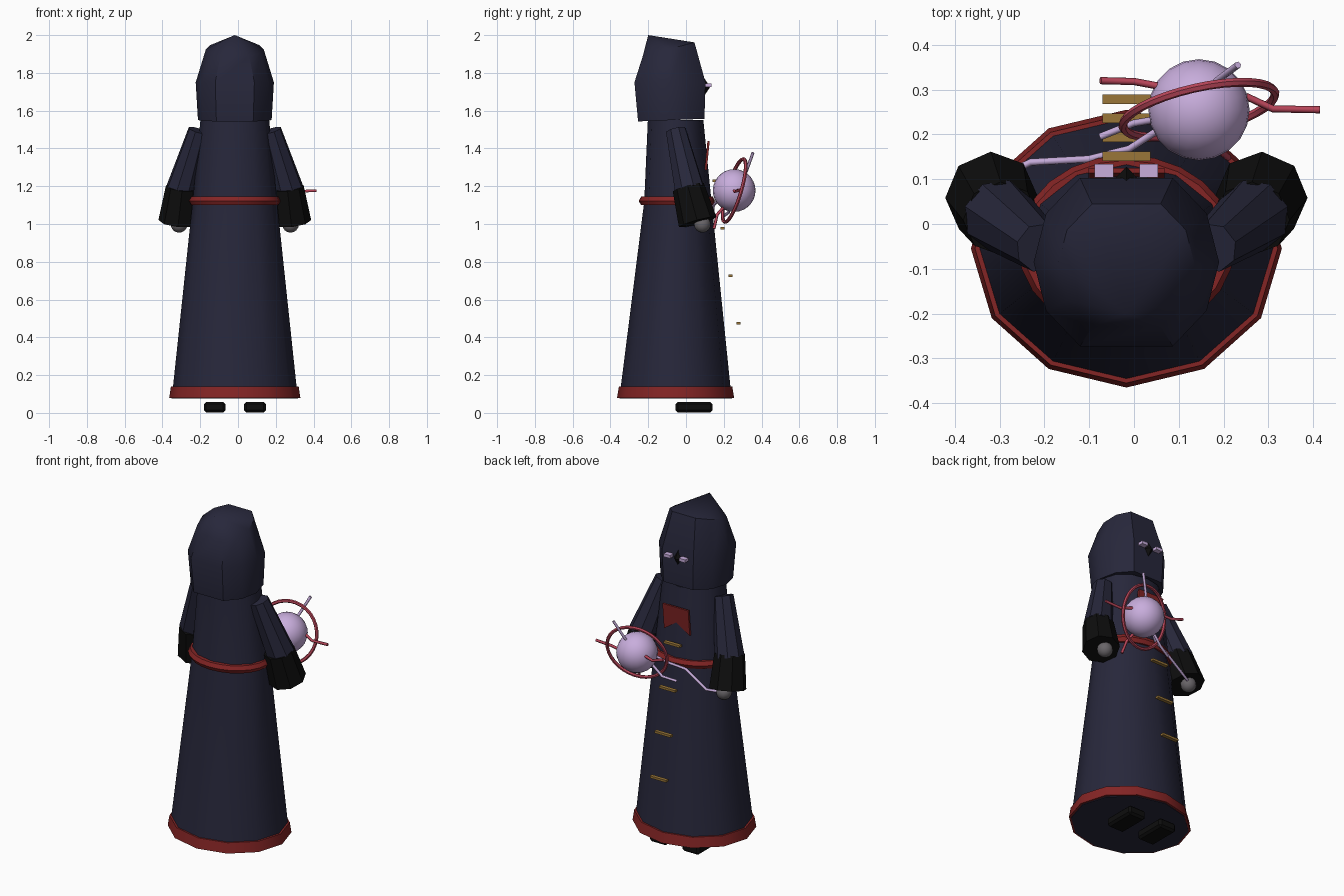
import bpy, bmesh, math
from mathutils import Vector, Matrix

if "Cube" in bpy.data.objects:
    bpy.data.objects.remove(bpy.data.objects["Cube"])

CX = -0.017  # symmetry axis of the figure


def material(name, rgb):
    m = bpy.data.materials.new(name)
    m.diffuse_color = (*rgb, 1)
    m.use_nodes = True
    m.node_tree.nodes["Principled BSDF"].inputs["Base Color"].default_value = m.diffuse_color
    return m


NAVY = material("navy cloth", (0.020, 0.020, 0.043))
RED = material("dark red trim", (0.23, 0.018, 0.018))
BLACK = material("black leather", (0.004, 0.004, 0.004))
LILAC = material("lilac glow", (0.58, 0.42, 0.72))
PINK = material("crimson energy", (0.48, 0.06, 0.10))
BRASS = material("brass", (0.32, 0.18, 0.04))
GREY = material("grey skin", (0.14, 0.13, 0.14))


def finish(name, bm, mat, smooth=None):
    bmesh.ops.recalc_face_normals(bm, faces=bm.faces)
    me = bpy.data.meshes.new(name)
    bm.to_mesh(me)
    bm.free()
    ob = bpy.data.objects.new(name, me)
    bpy.context.collection.objects.link(ob)
    me.materials.append(mat)
    if smooth:
        bpy.ops.object.select_all(action='DESELECT')
        ob.select_set(True)
        bpy.context.view_layer.objects.active = ob
        bpy.ops.object.shade_smooth_by_angle(angle=math.radians(smooth))
    return ob


def loft(name, rings, mat, smooth=None, apex=None):
    """Skin a list of point rings, closing both ends (top may be an apex)."""
    bm = bmesh.new()
    loops = [[bm.verts.new(p) for p in r] for r in rings]
    n = len(loops[0])
    for a, b in zip(loops, loops[1:]):
        for i in range(n):
            j = (i + 1) % n
            bm.faces.new((a[i], a[j], b[j], b[i]))
    bm.faces.new(loops[0])
    if apex:
        tip = bm.verts.new(apex)
        for i in range(n):
            bm.faces.new((loops[-1][i], loops[-1][(i + 1) % n], tip))
    else:
        bm.faces.new(loops[-1])
    return finish(name, bm, mat, smooth)


ALL = range(0, 360, 30)
FLAT = [a for a in ALL if a not in (90, 270)]  # flat front and back


def oval(z, rx, ry, cy, angles=ALL, tilt=0):
    return [(CX + rx * math.cos(math.radians(a)), cy + ry * math.sin(math.radians(a)),
             z + tilt * math.sin(math.radians(a))) for a in angles]


def tube(name, p0, p1, r0, r1, mat, n=8, smooth=None):
    p0, p1 = Vector(p0), Vector(p1)
    q = (p1 - p0).to_track_quat('Z', 'Y')
    rings = []
    for p, r in ((p0, r0), (p1, r1)):
        rings.append([p + q @ Vector((r * math.cos(t), r * math.sin(t), 0))
                      for t in (math.tau * (i + 0.5) / n for i in range(n))])
    return loft(name, rings, mat, smooth)


def box(name, c, s, mat, bevel=0):
    bm = bmesh.new()
    bmesh.ops.create_cube(bm, size=1, matrix=Matrix.Translation(c) @ Matrix.Diagonal((*s, 1)))
    if bevel:
        bmesh.ops.bevel(bm, geom=bm.edges[:], offset=bevel, segments=1, affect='EDGES')
    return finish(name, bm, mat)


def ball(name, c, r, mat, u=16, v=10):
    bm = bmesh.new()
    bmesh.ops.create_uvsphere(bm, u_segments=u, v_segments=v, radius=r,
                              matrix=Matrix.Translation(c))
    return finish(name, bm, mat, 60)


def torus(name, point, n, mat, m=6):
    """point(angle, tube_angle) gives the surface position."""
    bm = bmesh.new()
    g = [[bm.verts.new(point(math.tau * i / n, math.tau * j / m)) for j in range(m)]
         for i in range(n)]
    for i in range(n):
        for j in range(m):
            k, l = (i + 1) % n, (j + 1) % m
            bm.faces.new((g[i][j], g[k][j], g[k][l], g[i][l]))
    return finish(name, bm, mat, 40)


def bolt(name, pts, mat, r=0.008):
    cu = bpy.data.curves.new(name, 'CURVE')
    cu.dimensions = '3D'
    cu.bevel_depth, cu.bevel_resolution, cu.use_fill_caps = r, 1, True
    sp = cu.splines.new('POLY')
    sp.points.add(len(pts) - 1)
    for p, co in zip(sp.points, pts):
        p.co = (*co, 1)
    cu.materials.append(mat)
    ob = bpy.data.objects.new(name, cu)
    bpy.context.collection.objects.link(ob)


# Robe, hem and belt
loft("robe", [oval(0.076, 0.335, 0.298, -0.055), oval(0.14, 0.327, 0.29, -0.055),
              oval(1.12, 0.223, 0.178, -0.043), oval(1.55, 0.182, 0.147, -0.055)], NAVY, 40)
loft("hem_trim", [oval(0.08, 0.347, 0.31, -0.055), oval(0.14, 0.338, 0.30, -0.055)], RED, 40)
torus("belt", lambda a, t: (CX + (0.218 + 0.024 * math.cos(t)) * math.cos(a),
                            -0.048 + (0.178 + 0.024 * math.cos(t)) * math.sin(a),
                            1.122 + 0.026 * math.sin(t)), 24, RED)

# Hood: flat-fronted rings, tilted crown, peak pushed back
loft("hood", [oval(1.55, 0.195, 0.203, -0.078, FLAT, 0.008),
              oval(1.75, 0.207, 0.217, -0.085, FLAT),
              oval(1.925, 0.153, 0.158, -0.092, FLAT, 0.042)],
     NAVY, 40, (CX, -0.2, 2.0))

# Dark face and glowing eyes
bm = bmesh.new()
rim = [bm.verts.new(p) for p in ((CX - 0.032, 0.095, 1.725), (CX, 0.085, 1.66),
                                 (CX + 0.032, 0.095, 1.725), (CX, 0.085, 1.79))]
tip = bm.verts.new((CX, 0.128, 1.725))
for i in range(4):
    bm.faces.new((rim[i], rim[(i + 1) % 4], tip))
bm.faces.new(rim)
finish("face_shadow", bm, BLACK)
for s in (-1, 1):
    box("eye", (CX + s * 0.05, 0.119, 1.735), (0.042, 0.03, 0.018), LILAC)

# Swallowtail chest banner
bm = bmesh.new()
shape = ((-0.085, 1.44), (0.085, 1.44), (0.085, 1.285), (0, 1.345), (-0.085, 1.285))
f = bm.faces.new([bm.verts.new((CX + x, 0.098 + (z - 1.285) * 0.1, z)) for x, z in shape])
ext = bmesh.ops.extrude_face_region(bm, geom=[f])
bmesh.ops.translate(bm, vec=(0, 0.012, 0),
                    verts=[v for v in ext["geom"] if isinstance(v, bmesh.types.BMVert)])
finish("chest_banner", bm, RED)

# Brass clasps down the robe opening
for i in range(4):
    box("clasp", (CX, 0.151 + 0.0425 * i, 1.23 - 0.252 * i), (0.107, 0.021, 0.013), BRASS)

# Arms, hands and boots
for s in (-1, 1):
    def at(x, y, z):
        return (CX + s * x, y, z)
    tube("sleeve", at(0.192, -0.053, 1.495), at(0.285, 0.02, 1.18), 0.056, 0.082, NAVY)
    tube("cuff", at(0.28, 0.012, 1.195), at(0.302, 0.062, 1.01), 0.085, 0.103, BLACK)
    ball("hand", at(0.295, 0.087, 0.998), 0.044, GREY, 12, 8)
    box("boot", at(0.107, 0.043, 0.03), (0.114, 0.195, 0.056), BLACK, 0.012)

# Floating orb with its tilted ring
ORB = Vector((0.145, 0.255, 1.177))
ball("orb", ORB, 0.113, LILAC, 20, 14)
U = Vector((0.975, 0.22, 0)).normalized()
W = U.cross(Vector((0, 0.29, 0.96))).normalized()
V = W.cross(U)
torus("orb_ring", lambda a, t: ORB + (0.174 + 0.01 * math.cos(t)) *
      (U * math.cos(a) + V * math.sin(a)) + W * 0.01 * math.sin(t), 32, PINK)

# Energy spikes and lightning to the hand
bolt("spike_right", [(0.25, 0.285, 1.18), (0.31, 0.257, 1.172), (0.415, 0.255, 1.177)], PINK)
bolt("spike_left", [(0.07, 0.305, 1.2), (0.0, 0.318, 1.19), (-0.075, 0.32, 1.215)], PINK)
bolt("spike_down", [(0.17, 0.2, 1.09), (0.19, 0.165, 1.05), (0.21, 0.148, 0.975)], PINK)
bolt("spike_up", [(0.15, 0.27, 1.2), (0.185, 0.32, 1.28), (0.232, 0.355, 1.378)], LILAC)
bolt("hand_lightning", [(-0.31, 0.1, 1.0), (-0.23, 0.138, 1.01), (-0.1, 0.145, 1.1),
                        (-0.01, 0.168, 1.12), (0.07, 0.22, 1.17)], LILAC)
bolt("stray_lightning", [(0.06, 0.235, 1.12), (0.0, 0.225, 1.06), (-0.075, 0.195, 1.04)], LILAC)
